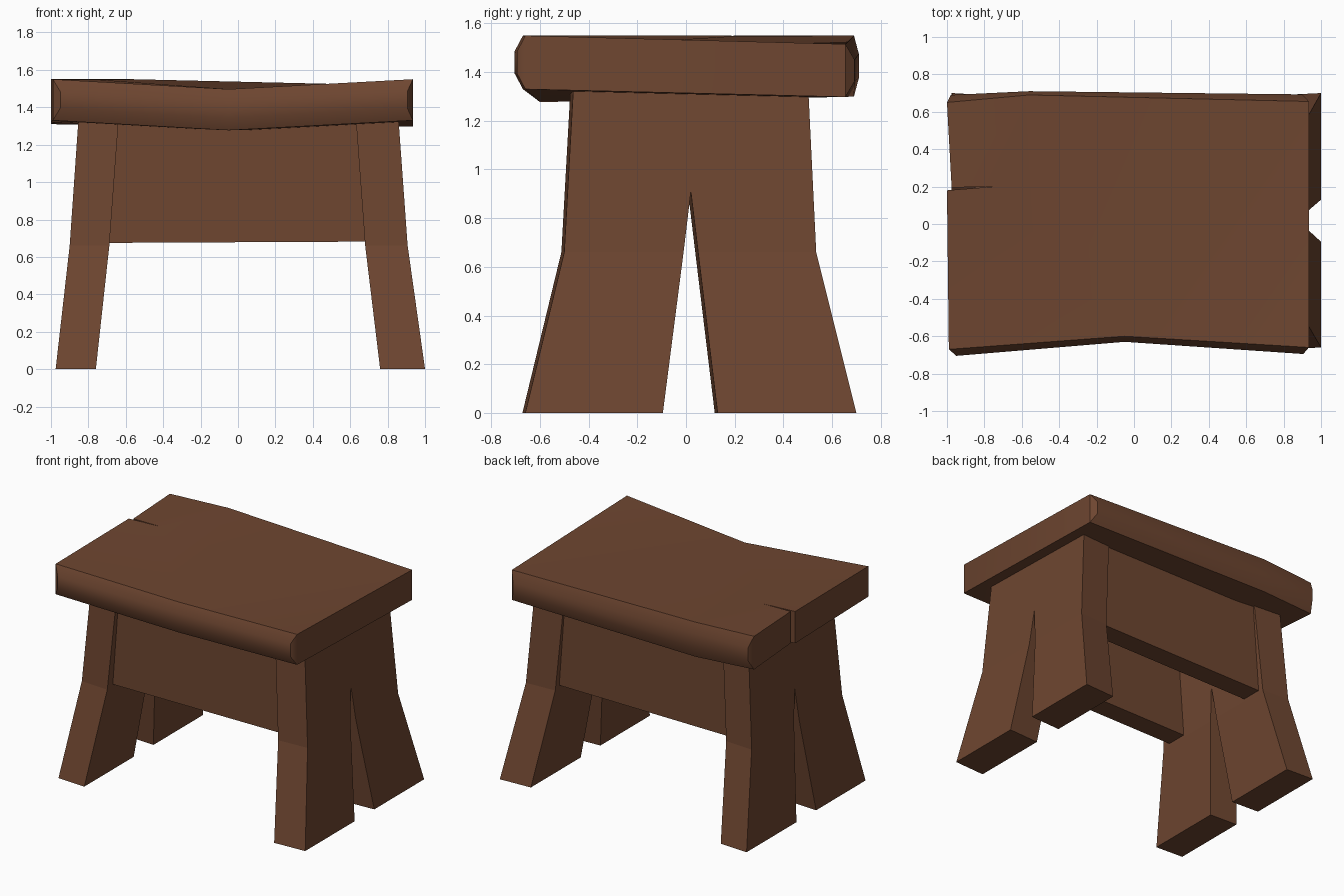
import bpy, bmesh

if "Cube" in bpy.data.objects:
    bpy.data.objects.remove(bpy.data.objects["Cube"])

wood = bpy.data.materials.new("brown wood")
wood.diffuse_color = (0.156, 0.061, 0.030, 1)
wood.use_nodes = True
wood.node_tree.nodes["Principled BSDF"].inputs["Base Color"].default_value = wood.diffuse_color


def make(name, verts, faces):
    bm = bmesh.new()
    vs = [bm.verts.new(v) for v in verts]
    for f in faces:
        bm.faces.new([vs[i] for i in f])
    bmesh.ops.recalc_face_normals(bm, faces=bm.faces[:])
    me = bpy.data.meshes.new(name)
    bm.to_mesh(me)
    bm.free()
    ob = bpy.data.objects.new(name, me)
    bpy.context.collection.objects.link(ob)
    me.materials.append(wood)
    return ob


# Seat: warped slab outline (x, y, top z, bottom z) with a split in the left end
outline = [(-0.99, -0.67, 1.55, 1.33), (-0.05, -0.60, 1.497, 1.277),
           (0.935, -0.66, 1.55, 1.33), (0.935, 0.655, 1.515, 1.298),
           (-0.56, 0.69, 1.55, 1.30), (-1.0, 0.65, 1.55, 1.31),
           (-0.975, 0.195, 1.55, 1.32), (-0.75, 0.20, 1.548, 1.318),
           (-1.0, 0.18, 1.55, 1.32)]
n = len(outline)
verts = [(x, y, t) for x, y, t, b in outline] + [(x, y, b) for x, y, t, b in outline]
cap = [(1, 2, 3), (1, 3, 4), (1, 4, 7), (1, 7, 8), (1, 8, 0), (4, 5, 6, 7)]
faces = cap + [tuple(i + n for i in reversed(f)) for f in cap]
# plain side walls on the ends and in the split
for i in (2, 5, 6, 7, 8):
    j = (i + 1) % n
    faces.append((i, j, j + n, i + n))
# rounded noses along the front and back edges
for ids, shift in (((0, 1, 2), ((0.04, -0.035), (0, -0.03), (-0.03, -0.035))),
                   ((3, 4, 5), ((-0.035, 0.038), (0, 0.02), (0.02, 0.04)))):
    s = len(verts)
    for k, (dx, dy) in zip(ids, shift):
        x, y, t, b = outline[k]
        for f in (0.30, 0.70):
            verts.append((x + dx, y + dy, t + (b - t) * f))
    cols = [(k, s + 2 * m, s + 2 * m + 1, k + n) for m, k in enumerate(ids)]
    for a, b in zip(cols, cols[1:]):
        for r in range(3):
            faces.append((a[r], b[r], b[r + 1], a[r + 1]))
    faces += [cols[0], cols[2]]
seat = make("seat", verts, faces)
bpy.context.view_layer.objects.active = seat
seat.select_set(True)
bpy.ops.object.shade_smooth_by_angle(angle=0.72)


# Leg panels: bent, splayed boards with a tall V cut forming two feet
def leg_panel(name, outer, inner, skew):
    prof = [(-0.66, 0), (-0.095, 0), (0.13, 0), (0.70, 0),
            (-0.50, 0.66), (-0.01, 0.66), (0.05, 0.66), (0.535, 0.66),
            (0.02, 0.91), (-0.46, 1.38), (0.50, 1.38)]
    row = [0] * 4 + [1] * 4 + [None, 2, 2]

    def x_at(xs, r):
        return xs[1] + (xs[2] - xs[1]) * 0.25 / 0.72 if r is None else xs[r]
    vs = [(x_at(outer, r), y, z) for (y, z), r in zip(prof, row)]
    vs += [(x_at(inner, r), y + skew, z) for (y, z), r in zip(prof, row)]
    m = len(prof)
    side = [(0, 1, 5, 4), (2, 3, 7, 6), (4, 5, 8, 6, 7, 10, 9)]
    fs = side + [tuple(i + m for i in reversed(f)) for f in side]
    loop = [0, 1, 5, 8, 6, 2, 3, 7, 10, 9, 4]
    for a, b in zip(loop, loop[1:] + loop[:1]):
        fs.append((a, b, b + m, a + m))
    return make(name, vs, fs)


leg_panel("right_leg_panel", (1.0, 0.907, 0.855), (0.76, 0.68, 0.627), -0.012)
leg_panel("left_leg_panel", (-0.975, -0.90, -0.85), (-0.76, -0.688, -0.635), -0.012)

# Apron boards between the leg panels
for name, y0, y1 in (("front_apron", -0.45, -0.30), ("back_apron", 0.33, 0.48)):
    vs = [(x, y, z) for y in (y0, y1)
          for x, z in ((-0.72, 0.675), (0.72, 0.682), (0.68, 1.36), (-0.68, 1.36))]
    make(name, vs, [(0, 1, 2, 3), (7, 6, 5, 4)] +
         [(i, (i + 1) % 4, (i + 1) % 4 + 4, i + 4) for i in range(4)])
